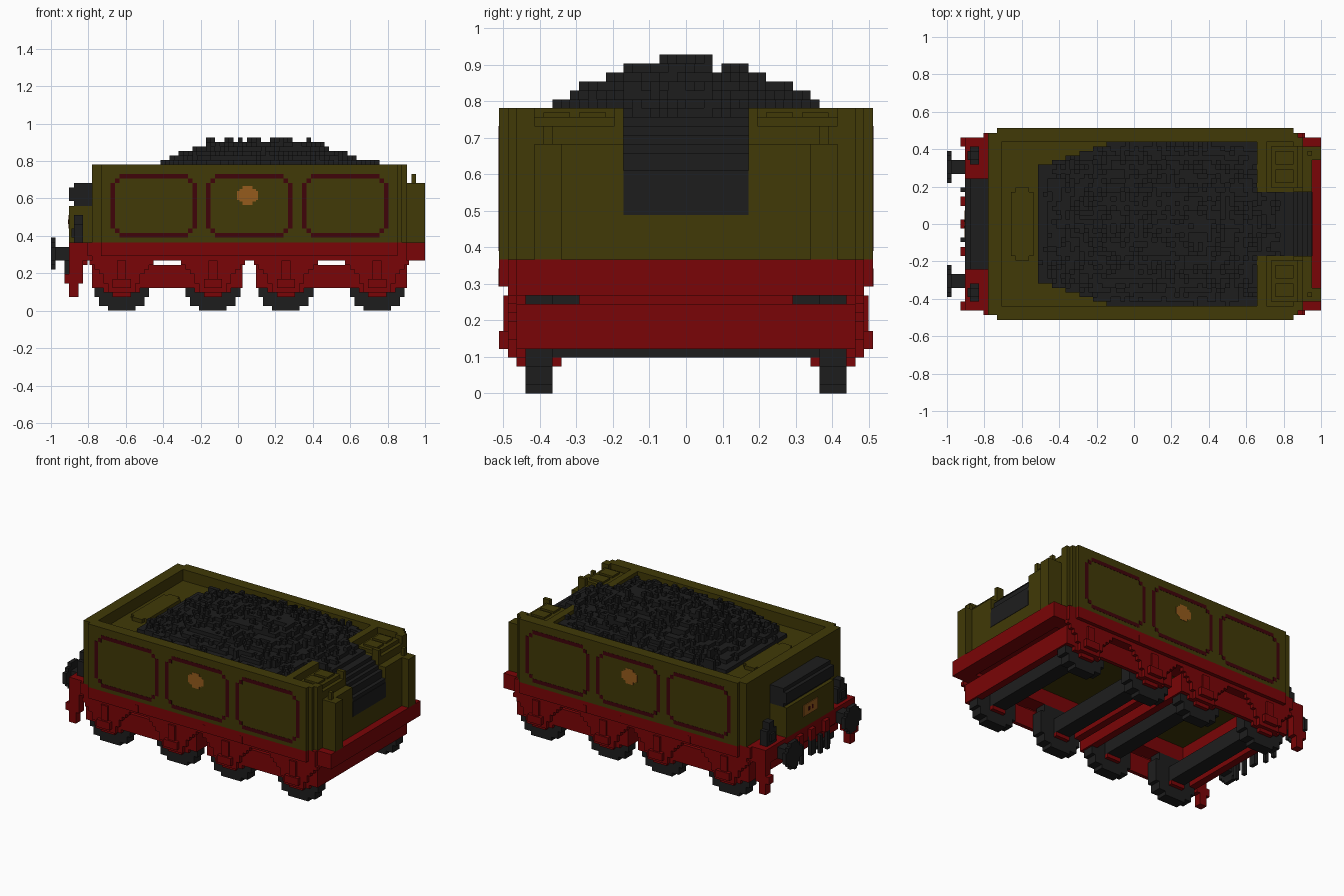
import bpy
import bmesh
import math
import random
from mathutils import Matrix, Vector

random.seed(4)
if "Cube" in bpy.data.objects:
    bpy.data.objects.remove(bpy.data.objects["Cube"])

UNIT = 2 / 82  # edge of one building block


def material(name, colour):
    mat = bpy.data.materials.new(name)
    mat.use_nodes = True
    mat.diffuse_color = (*colour, 1)
    mat.node_tree.nodes["Principled BSDF"].inputs["Base Color"].default_value = (*colour, 1)
    return mat


olive = material("olive paint", (.052, .041, .002))
red = material("red paint", (.195, .0015, .002))
black = material("black", (.0125, .0125, .0125))
lining = material("dark red lining", (.05, .001, .003))
gold = material("dull gold", (.3, .105, .012))


def part(name, mat, boxes, mirror=False):
    """One object from boxes (x, x, y, y, z, z) in block units; mirror copies them across y."""
    bm = bmesh.new()
    if mirror:
        boxes = boxes + [(a, b, -d, -c, e, f) for a, b, c, d, e, f in boxes]
    for a, b, c, d, e, f in boxes:
        place = Matrix.Translation(Vector((a + b, c + d, e + f)) / 2 * UNIT)
        size = Matrix.Diagonal(((b - a) * UNIT, (d - c) * UNIT, (f - e) * UNIT, 1))
        bmesh.ops.create_cube(bm, size=1, matrix=place @ size)
    mesh = bpy.data.meshes.new(name)
    bm.to_mesh(mesh)
    bm.free()
    mesh.materials.append(mat)
    obj = bpy.data.objects.new(name, mesh)
    bpy.context.collection.objects.link(obj)
    return obj


def disc_rows(radius, rows):
    """Half width of every row of a stepped disc."""
    return [(j, round(math.sqrt(radius ** 2 - (j + .5 - rows / 2) ** 2))) for j in range(rows)]


# Tank body with stepped corners and a sunken deck
part("tank_body", olive, [
    (-30, 27, -21, 21, 15, 29),
    (-32, 36, -20, 20, 15, 20),
    (-32, -29, -20, 20, 15, 32),
    (27, 37, -19, 19, 15, 20),
])
part("tank_side_walls", olive, [
    (-30, 35, 18, 21, 15, 32),
    (-32, 36, 18, 20, 15, 32),
    (35, 37, 17, 19, 15, 32),
], True)
part("filler_hatch", olive, [(-27, -22, -7, 7, 29, 30), (-26, -23, -8, 8, 29, 30)])

# Lockers and bulkhead on either side of the coal chute
part("lockers", olive, [
    (27, 29, 7, 18, 20, 32),
    (29, 37, 7, 18, 20, 30),
    (30, 36, 8, 17, 30, 31),
    (31, 35, 9, 12, 31, 31.5),
    (31, 35, 13, 16, 31, 31.5),
    (35, 37, 7, 8, 30, 32),
], True)
part("end_bulkhead", olive, [(37, 39, -17, 17, 15, 20)])
part("bulkhead_sides", olive, [(37, 39, 7, 17, 20, 28)], True)
part("end_posts", olive, [(39, 41, 14, 17, 15, 28), (38, 39, 15, 16, 28, 30)], True)

# Lined panels and round badge on both sides, nearly flush
panel_boxes = []
face, skin = 21, 21.05
for left in (-28, -7, 14):
    right, low, high = left + 19, 16, 30
    for z in (low, high - 1):
        panel_boxes.append((left + 2, right - 2, face, skin, z, z + 1))
    for x in (left, right - 1):
        panel_boxes.append((x, x + 1, face, skin, low + 2, high - 2))
    for x in (left + 1, right - 2):
        for z in (low + 1, high - 2):
            panel_boxes.append((x, x + 1, face, skin, z, z + 1))
part("panel_lining", lining, panel_boxes, True)
part("side_badge", gold, [
    (-.2, 4.4, face, skin, 24.3, 26.2),
    (.3, 3.9, face, skin + .01, 23.9, 26.7),
    (1, 3.2, face, skin + .02, 23.2, 27.3),
], True)

# Coal heap made of uneven columns
coal = []
for i in range(-21, 27):
    half = int(min(18, 13 + (i + 21) * .35))
    rise = min(1, (i + 21) / 15, 1 - (i - 15) / 17)
    for j in range(-half, half):
        fall = 1 - (abs(j + .5) / 18) ** 1.6
        bump = random.choice((-1, -1, 0, 0, 0, 0, 0, 1))
        top = max(30, round(30 + 7 * rise * fall) + bump)
        coal.append((i, i + 1, j, j + 1, 28, top))
part("coal_heap", black, coal)

# Coal chute curving down to the open end
chute = []
for i in range(27, 39):
    top = round(20 + 12 * math.sqrt(1 - ((i - 27) / 12) ** 2))
    if i < 32:
        for j in range(-7, 7):
            chute.append((i, i + 1, j, j + 1, 20, top + random.choice((-1, 0, 0, 1))))
    else:
        chute.append((i, i + 1, -7, 7, 20, top))
chute.append((38, 39.1, -7, 7, 20, 24))
part("coal_chute", black, chute)

# Underframe
part("sole_bars", red, [
    (-30, 35, 15, 21, 12, 15),
    (-33, 37, 15, 20, 12, 15),
    (-32, 37, 15, 20, 11, 12),
], True)
part("end_beams", red, [
    (37, 41, -19, 19, 11, 15),
    (-37, -32, -19, 19, 11, 15),
    (-36, -33, -12, 12, 10, 11),
])
part("cross_members", red, [(x - 2, x + 2, -15, 15, 12, 15) for x in (-30, 2, 35)])
part("sole_bar_brackets", red, [(x, x + 1, 20, skin, 12, 14) for x in (-16, 4, 15)], True)

# Two four-wheel bogies
for name, centre in (("rear", -15.5), ("front", 20.5)):
    start, end = centre - 16.5, centre + 16.5
    part(name + "_bogie_sides", red, [(start, end, 18, 19, 5, 10)], True)
    part(name + "_bogie_beams", red, [
        (start, start + 2, -19, 19, 5, 10),
        (end - 2, end, -19, 19, 5, 10),
    ])
    for number, x in enumerate((centre - 10, centre + 10), 1):
        tag = f"{name}_{number}"
        rows = disc_rows(6.5, 12)
        part("wheels_" + tag, black, [(x - h, x + h, 15, 18, j, j + 1) for j, h in rows], True)
        part("axle_" + tag, black, [(x - 2, x + 2, -15, 15, 4, 8)])
        # Leaf springs stepping down to the axle box
        steps = ((10, 11, 7), (9, 10, 6), (8, 9, 5), (6, 8, 4), (4, 6, 3))
        springs = [(x - h, x + h, 19, 20, low, high) for low, high, h in steps]
        springs.append((x - 4, x + 4, 18, 19, 4, 5))
        springs.append((x - 2, x + 2, 18, 19, 3, 4))
        springs.append((x - 2, x + 2, 20, 21, 5, 7))
        springs.append((x - 1, x + 1, 20, 20.5, 7, 11))
        springs.append((x - 2, x + 2, 14, 15, 3, 4))
        part("springs_" + tag, red, springs, True)

# Rear end: tool box, rolled sheet, lamps
part("rear_box", olive, [(-37, -32, -10, 10, 15, 23)])
part("rear_plate", gold, [(-37.2, -37, -3, 3, 18, 21)])
part("rear_plate_mark", lining, [(-37.3, -37.2, y, y + .6, 19, 20) for y in (-1, .4)])
part("rolled_sheet", black, [(-37, -32, -10, 10, 24, 27), (-36, -32, -10, 10, 23, 28)])
part("lamps", black, [
    (-36, -34, 13, 17, 15, 19),
    (-36, -34, 14, 16, 19, 21),
    (-36.5, -36, 14, 16, 16, 18),
], True)

# Buffers, steps, hoses and coupling
buffers = [(-41, -40, 12 - h, 13 + h, 9 + j, 10 + j) for j, h in disc_rows(3.1, 7)]
buffers.append((-40, -37, 11, 14, 11, 14))
part("buffers", black, buffers, True)
part("rear_steps", red, [
    (-38, -34, 17, 19, 6, 8),
    (-37, -34, 17, 19, 8, 11),
    (-37, -35, 17, 19, 3, 6),
], True)
part("hose_mounts", red, [(-38, -37, y, y + 2, 11, 14) for y in (-7, -1, 4)])
part("hoses", black, [(-38, -37, y, y + 1, 6, 11) for y in (-7, -4, 4, 7)])
part("coupling", black, [(-38, -37, -1, 1, 7, 12)])
